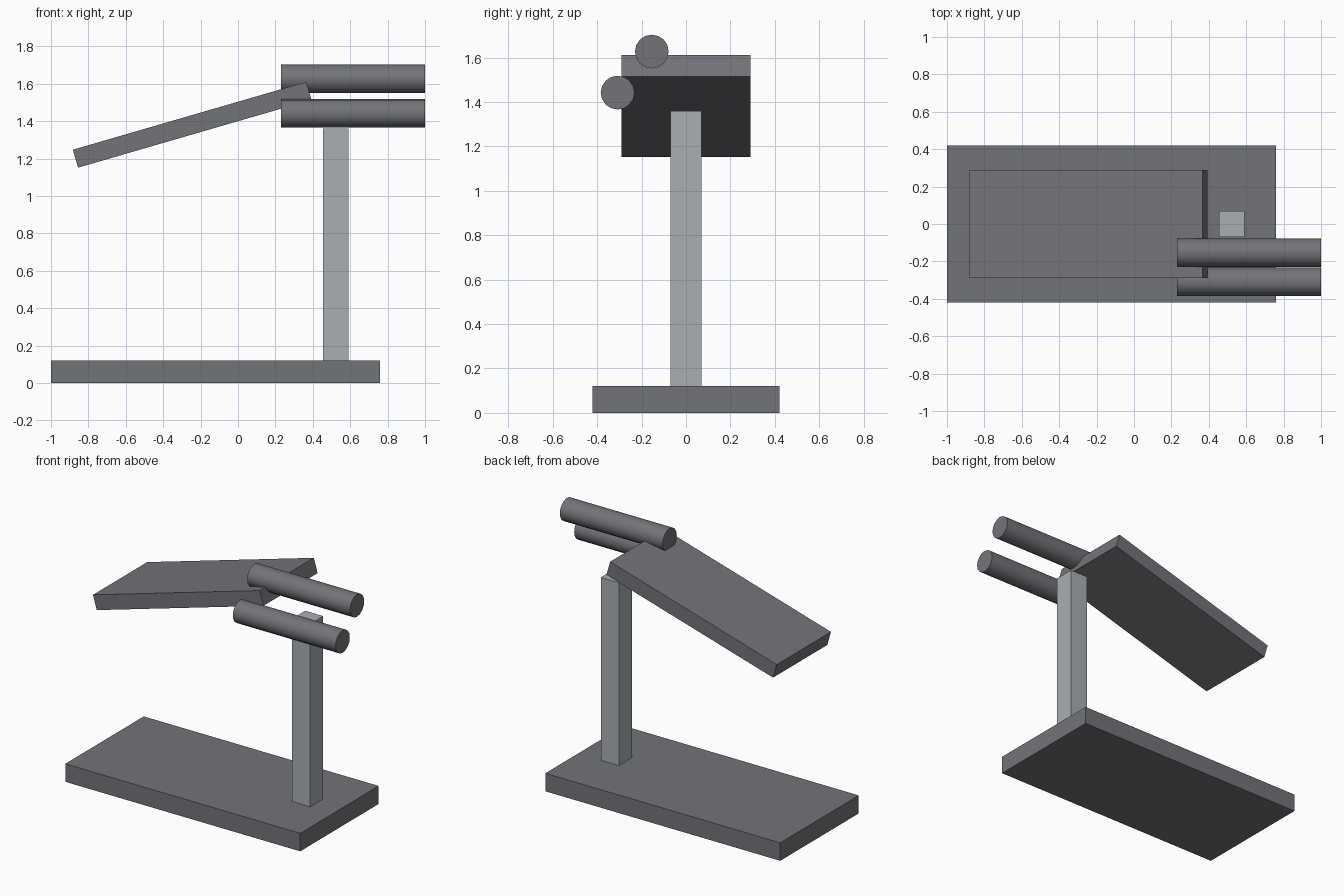
import bpy
import math

old = bpy.data.objects.get("Cube")
if old:
    bpy.data.objects.remove(old, do_unlink=True)


def material(name, colour):
    mat = bpy.data.materials.new(name)
    mat.use_nodes = True
    mat.diffuse_color = (*colour, 1)
    mat.node_tree.nodes["Principled BSDF"].inputs["Base Color"].default_value = (*colour, 1)
    return mat


dark_grey = material("dark_grey", (0.17, 0.175, 0.19))
light_grey = material("light_grey", (0.40, 0.43, 0.45))


def finish(name, mat):
    obj = bpy.context.object
    obj.name = name
    obj.data.materials.append(mat)
    return obj


def box(name, centre, size, mat, tilt=0):
    bpy.ops.mesh.primitive_cube_add(size=1, location=centre, rotation=(0, tilt, 0))
    obj = finish(name, mat)
    obj.scale = size
    return obj


def rod(name, y, z):
    bpy.ops.mesh.primitive_cylinder_add(
        vertices=16, radius=0.076, depth=0.77,
        location=(0.615, y, z), rotation=(0, math.pi / 2, 0))
    finish(name, dark_grey)
    bpy.ops.object.shade_smooth_by_angle(angle=math.radians(40))


# Base slab, upright post and tilted panel
box("base", (-0.12, 0, 0.061), (1.76, 0.84, 0.122), dark_grey)
box("post", (0.522, 0, 0.741), (0.135, 0.14, 1.238), light_grey)
box("tilted_panel", (-0.245, 0, 1.381), (1.30, 0.58, 0.10), dark_grey, -math.radians(16.2))

# Pair of parallel rods beside the panel
rod("upper_rod", -0.154, 1.627)
rod("lower_rod", -0.308, 1.442)
